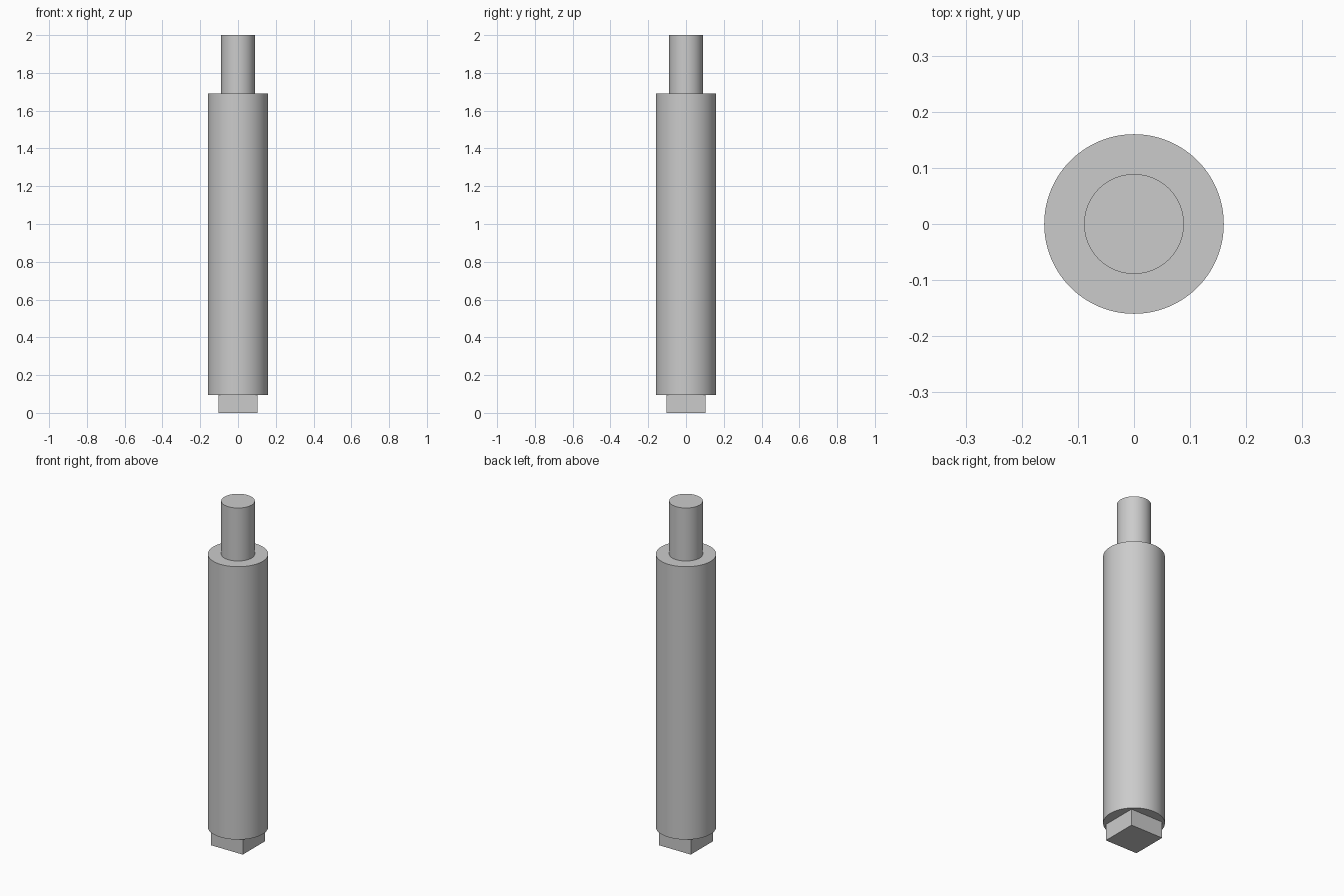
import bpy
import math

cube = bpy.data.objects.get("Cube")
if cube:
    bpy.data.objects.remove(cube, do_unlink=True)

# Single plain metal colour
GREY = (0.6, 0.6, 0.6, 1)
metal = bpy.data.materials.new("grey metal")
metal.use_nodes = True
metal.diffuse_color = GREY
metal.node_tree.nodes["Principled BSDF"].inputs["Base Color"].default_value = GREY


def finish(name):
    obj = bpy.context.object
    obj.name = name
    obj.data.materials.append(metal)
    return obj


def cylinder(name, radius, bottom, top):
    bpy.ops.mesh.primitive_cylinder_add(
        vertices=96, radius=radius, depth=top - bottom,
        location=(0, 0, (bottom + top) / 2))
    bpy.ops.object.shade_smooth_by_angle(angle=math.radians(30))
    return finish(name)


BODY_BOTTOM, BODY_TOP = 0.095, 1.69

# Square drive at the foot
bpy.ops.mesh.primitive_cube_add(size=1, location=(0, 0, BODY_BOTTOM / 2))
foot = finish("square_drive")
foot.scale = (0.207, 0.207, BODY_BOTTOM)
bpy.ops.object.transform_apply(location=False, rotation=False, scale=True)

# Main shaft and the narrower pin on top
cylinder("main_shaft", 0.16, BODY_BOTTOM, BODY_TOP)
cylinder("top_pin", 0.089, BODY_TOP, 2.0)
